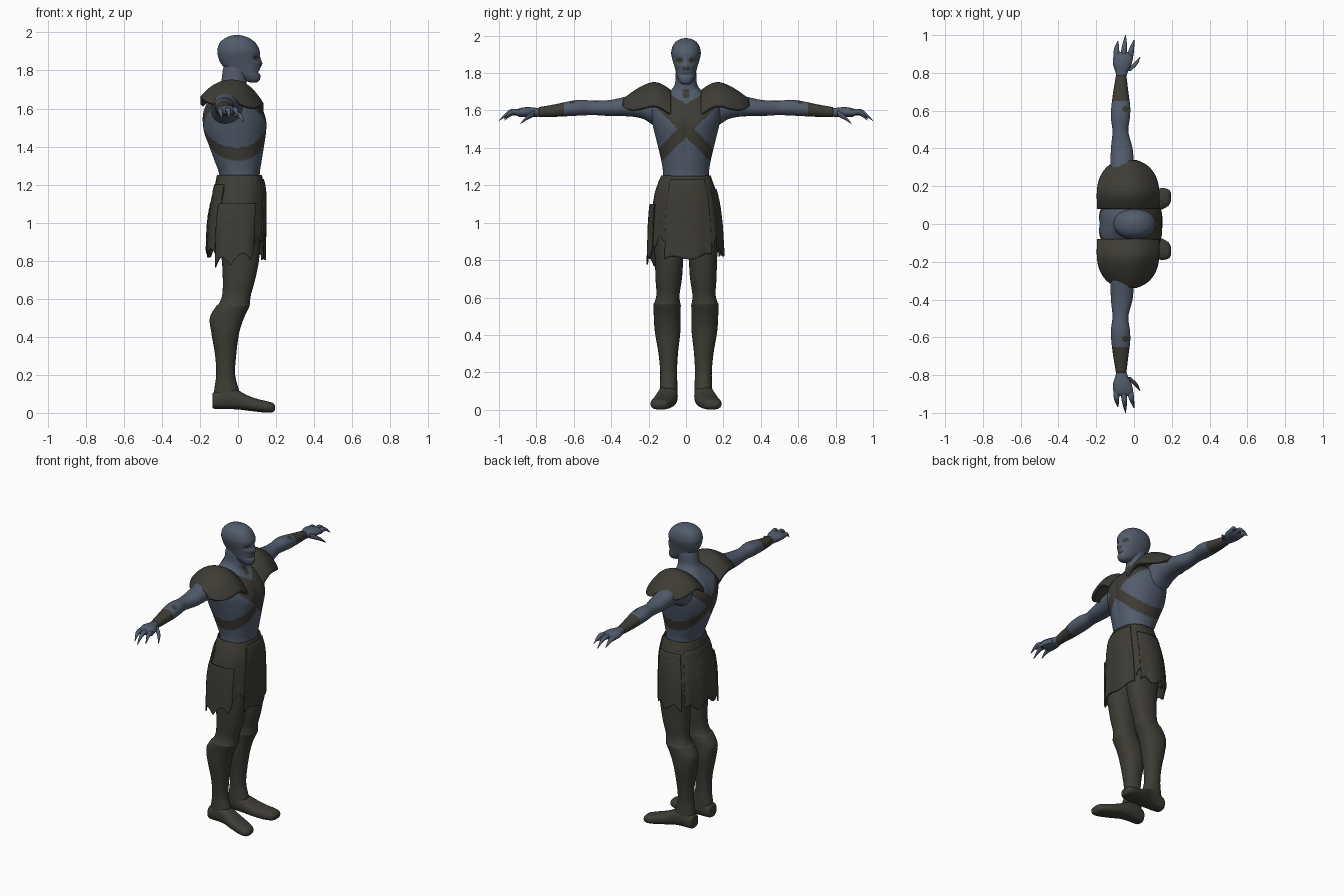
import bpy, bmesh, math
from math import sin, cos, pi, exp

if "Cube" in bpy.data.objects:
    bpy.data.objects.remove(bpy.data.objects["Cube"])


def material(name, rgb):
    m = bpy.data.materials.new(name)
    m.diffuse_color = (*rgb, 1)
    m.use_nodes = True
    m.node_tree.nodes["Principled BSDF"].inputs["Base Color"].default_value = m.diffuse_color
    return m


SKIN = material("slate_blue_skin", (0.085, 0.107, 0.15))
DARK = material("dark_leather", (0.047, 0.045, 0.036))


def finish(name, bm, rule, thick=0):
    bmesh.ops.recalc_face_normals(bm, faces=bm.faces)
    for f in bm.faces:
        f.smooth = True
        f.material_index = int(rule(f.calc_center_median()))
    me = bpy.data.meshes.new(name)
    bm.to_mesh(me)
    bm.free()
    me.materials.append(SKIN)
    me.materials.append(DARK)
    ob = bpy.data.objects.new(name, me)
    bpy.context.collection.objects.link(ob)
    if thick:
        mod = ob.modifiers.new("thickness", 'SOLIDIFY')
        mod.thickness = thick
        mod.offset = 0
    return ob


def smooth_rows(rows, sub):
    """Catmull-Rom interpolation through the rows."""
    out = []
    for i in range(len(rows) - 1):
        p = [rows[max(0, min(len(rows) - 1, i + k))] for k in (-1, 0, 1, 2)]
        for s in range(sub):
            t = s / sub
            out.append([0.5 * (2 * b + (c - a) * t + (2 * a - 5 * b + 4 * c - d) * t * t
                               + (3 * b - a - 3 * c + d) * t ** 3) for a, b, c, d in zip(*p)])
    return out + [list(rows[-1])]


def spow(v, e):
    return math.copysign(abs(v) ** e, v)


def loft(name, axis, rows, side=1, n=32, sub=6, power=2.2, rule=lambda c: 1, deform=None):
    """Rows are (position on axis, low/high of first other axis, low/high of second)."""
    bm = bmesh.new()
    rings = []
    for t, a0, a1, b0, b1 in smooth_rows(rows, sub):
        ring = []
        for k in range(n):
            w = 2 * pi * k / n
            a = (a0 + a1) / 2 + (a1 - a0) / 2 * spow(cos(w), 2 / power)
            b = (b0 + b1) / 2 + (b1 - b0) / 2 * spow(sin(w), 2 / power)
            x, y, z = ((t, a, b), (a, t, b), (a, b, t))[axis]
            if deform:
                x, y, z = deform(x, y, z)
            ring.append(bm.verts.new((x, y * side, z)))
        rings.append(ring)
    for r, q in zip(rings, rings[1:]):
        for k in range(n):
            bm.faces.new((r[k], r[(k + 1) % n], q[(k + 1) % n], q[k]))
    bm.faces.new(rings[0])
    bm.faces.new(rings[-1])
    return finish(name, bm, rule)


def sheet(name, nu, nv, point, thick, wrap=False):
    """Open surface from a function of u and v in 0..1."""
    bm = bmesh.new()
    g = [[bm.verts.new(point(i / nu, j / nv)) for j in range(nv + 1)]
         for i in range(nu if wrap else nu + 1)]
    for i in range(nu):
        a, b = g[i], g[(i + 1) % len(g)]
        for j in range(nv):
            bm.faces.new((a[j], b[j], b[j + 1], a[j + 1]))
    return finish(name, bm, lambda c: 1, thick)


# Torso and neck, with crossed straps
def strap_rule(c):
    y, z = abs(c.y), c.z
    if z < 1.235:
        return True
    if c.x > 0.03 and abs(c.y) < 0.018 and 1.665 < z < 1.715:
        return True
    if z > 1.635 + 0.6 * y:
        return False
    if min(abs(z - 1.5 - y), abs(z - 1.5 + y)) < 0.043:
        return True
    return c.x > -0.03 and z > 1.5 and y < z - 1.5


def chest_form(x, y, z):
    if x > 0:
        x += 0.008 * exp(-((abs(y) - 0.075) / 0.05) ** 2 - ((z - 1.53) / 0.05) ** 2)
        x -= 0.006 * exp(-(y / 0.015) ** 2 - ((z - 1.45) / 0.15) ** 2)
    else:
        x += 0.012 * exp(-(y / 0.025) ** 2 - ((z - 1.45) / 0.15) ** 2)
    return x, y, z


body = [(1.15, -.10, .12, .13), (1.25, -.10, .115, .122), (1.32, -.125, .125, .13),
        (1.40, -.155, .138, .148), (1.48, -.183, .148, .168), (1.56, -.188, .142, .185),
        (1.62, -.17, .115, .185), (1.66, -.145, .08, .15), (1.70, -.115, .048, .09),
        (1.74, -.09, .045, .06), (1.80, -.08, .05, .055), (1.84, -.07, .045, .05)]
loft("torso", 2, [(z, a, b, -w, w) for z, a, b, w in body], n=128, sub=12,
     rule=strap_rule, deform=chest_form)


# Head with sunken eyes, nose and mouth
def face_form(x, y, z):
    if x > 0.02:
        x -= 0.016 * exp(-((abs(y) - .035) / .018) ** 2 - ((z - 1.865) / .014) ** 2)
        x += 0.008 * exp(-(y / .012) ** 2 - ((z - 1.835) / .018) ** 2)
        x -= 0.010 * exp(-((z - 1.79) / .008) ** 2 - (y / .035) ** 2)
    return x, y, z


def face_rule(c):
    y = abs(c.y)
    eye = ((y - .035) / .019) ** 2 + ((c.z - 1.865) / .012) ** 2 < 1
    nostril = ((y - .011) / .007) ** 2 + ((c.z - 1.822) / .009) ** 2 < 1
    return c.x > 0.02 and (eye or nostril)


skull = [(1.738, .06, .10, .018), (1.75, .03, .114, .034), (1.775, -.01, .118, .046),
         (1.805, -.06, .114, .054), (1.84, -.092, .12, .063), (1.88, -.106, .116, .075),
         (1.91, -.108, .112, .079), (1.945, -.096, .092, .071), (1.97, -.068, .06, .052),
         (1.983, -.035, .025, .026), (1.987, -.01, .0, .005)]
loft("head", 2, [(z, a, b, -w, w) for z, a, b, w in skull], n=128, sub=10,
     rule=face_rule, deform=face_form)


# Bracer and forearm spot
def arm_rule(c):
    y = abs(c.y)
    spot = (y - .608) ** 2 + (c.x + .045) ** 2 < .017 ** 2 and c.z > 1.59
    return .655 < y < .785 or spot


def shoulder_plate(side):
    def point(u, v):
        y = 0.085 + 0.245 * u
        half = 0.158 * (1 - max(0, (y - .14) / .195) ** 2.6) ** 0.5
        s = 2 * v - 1
        crest = 1.70 + .042 * sin(min(1, u / .36) * pi / 2) - .088 * max(0, (u - .36) / .64) ** 1.5
        fall = .085 if s < 0 else .12
        z = crest - fall * abs(s) ** 2.2 * (half / .158)
        return (-0.032 + half * s, y * side, z)
    return point


def skirt(name, a0, a1, top, hem, out, wrap=False, nu=96):
    """Hanging cloth between two directions (0 = forward, 90 = the +y side)."""
    prof = smooth_rows([(1.26, -.105, .12, -.125, .125), (1.15, -.125, .138, -.165, .16),
                        (1.0, -.152, .138, -.185, .182), (.74, -.16, .13, -.195, .195)], 12)

    def point(u, v):
        w = math.radians(a0 + (a1 - a0) * u)
        z = top + (hem(math.degrees(w), u) - top) * v
        r = min(prof, key=lambda p: abs(p[0] - z))
        fold = out + .004 * sin(9 * w) * v
        x, y = spow(cos(w), .85), spow(sin(w), .85)
        return ((r[1] + r[2]) / 2 + ((r[2] - r[1]) / 2 + fold) * x,
                (r[3] + r[4]) / 2 + ((r[4] - r[3]) / 2 + fold) * y, z)
    return sheet(name, nu, 40, point, .008, wrap)


# Ragged skirt with a front panel, side flaps and a back panel
skirt("skirt", 0, 360, 1.25, lambda d, u: .90 + .02 * sin(u * 44) + .015 * sin(u * 95), 0, True, 144)
skirt("front_panel", -30, 40, 1.23, lambda d, u: .805 + .012 * sin(u * 9) + .02 * u, .007, nu=40)
skirt("right_side_flap", -128, -58, 1.10, lambda d, u: .765 + .05 * abs(sin(u * 7)) + .05 * u * u, .016, nu=40)
skirt("left_side_flap", 55, 118, 1.18, lambda d, u: .84 + .02 * sin(u * 11), .007, nu=40)
skirt("back_panel", 125, 235, 1.2, lambda d, u: .84 + .022 * sin(u * 17), .006, nu=60)

arm = [(.10, -.14, .03, 1.50, 1.68), (.17, -.14, .025, 1.52, 1.695), (.23, -.135, .012, 1.555, 1.695),
       (.30, -.126, .002, 1.568, 1.68), (.40, -.122, -.008, 1.57, 1.657), (.49, -.114, -.03, 1.575, 1.652),
       (.56, -.122, -.022, 1.573, 1.657), (.62, -.12, -.02, 1.57, 1.65), (.70, -.11, -.03, 1.566, 1.633),
       (.785, -.096, -.04, 1.564, 1.618)]
palm = [(.775, -.092, -.044, 1.568, 1.612), (.81, -.10, -.03, 1.565, 1.615), (.85, -.112, -.012, 1.564, 1.618),
        (.89, -.108, -.004, 1.566, 1.612), (.91, -.098, -.012, 1.575, 1.6)]
leg = [(1.0, -.12, .12, .01, .175), (.9, -.10, .118, .01, .172), (.8, -.085, .11, .015, .166),
       (.7, -.08, .09, .022, .163), (.62, -.083, .068, .034, .158), (.575, -.10, .062, .032, .168),
       (.56, -.115, .06, .028, .175), (.5, -.148, .032, .03, .172), (.42, -.14, .006, .03, .167),
       (.3, -.12, -.01, .043, .147), (.2, -.115, -.015, .048, .138), (.12, -.125, .005, .045, .14),
       (.06, -.128, .02, .045, .145)]
foot = [(-.135, .075, .12, .04, .09), (-.125, .055, .138, .022, .11), (-.05, .045, .146, .02, .13),
        (0, .045, .155, .018, .118), (.05, .05, .17, .012, .092), (.1, .06, .182, .006, .074),
        (.15, .078, .19, .001, .062), (.183, .098, .183, .004, .052), (.195, .12, .165, .018, .038)]
# Finger paths: (base x, y, z), (middle), (tip)
fingers = {"inner_finger": ((-.02, .89, 1.588), (-.012, .93, 1.592), (.0, .975, 1.555)),
           "middle_finger": ((-.055, .89, 1.59), (-.05, .945, 1.59), (-.045, 1.0, 1.545)),
           "outer_finger": ((-.092, .885, 1.588), (-.092, .93, 1.585), (-.084, .97, 1.548)),
           "thumb": ((-.035, .81, 1.585), (.005, .845, 1.565), (.032, .885, 1.53))}

# Limbs, mirrored
for side, tag in ((1, "left_"), (-1, "right_")):
    loft(tag + "arm", 1, arm, side, n=48, sub=12, rule=arm_rule)
    loft(tag + "palm", 1, palm, side, rule=lambda c: 0)
    for name, path in fingers.items():
        rows = [(y, x - r, x + r, z - r, z + r) for (x, y, z), r in zip(path, (.017, .013, .002))]
        loft(tag + name, 1, rows, side, n=16, sub=8, rule=lambda c: 0)
    loft(tag + "leg", 2, leg, side, n=40)
    loft(tag + "foot", 0, foot, side, n=40, power=2.5)
    sheet(tag + "shoulder_plate", 40, 40, shoulder_plate(side), .02)
